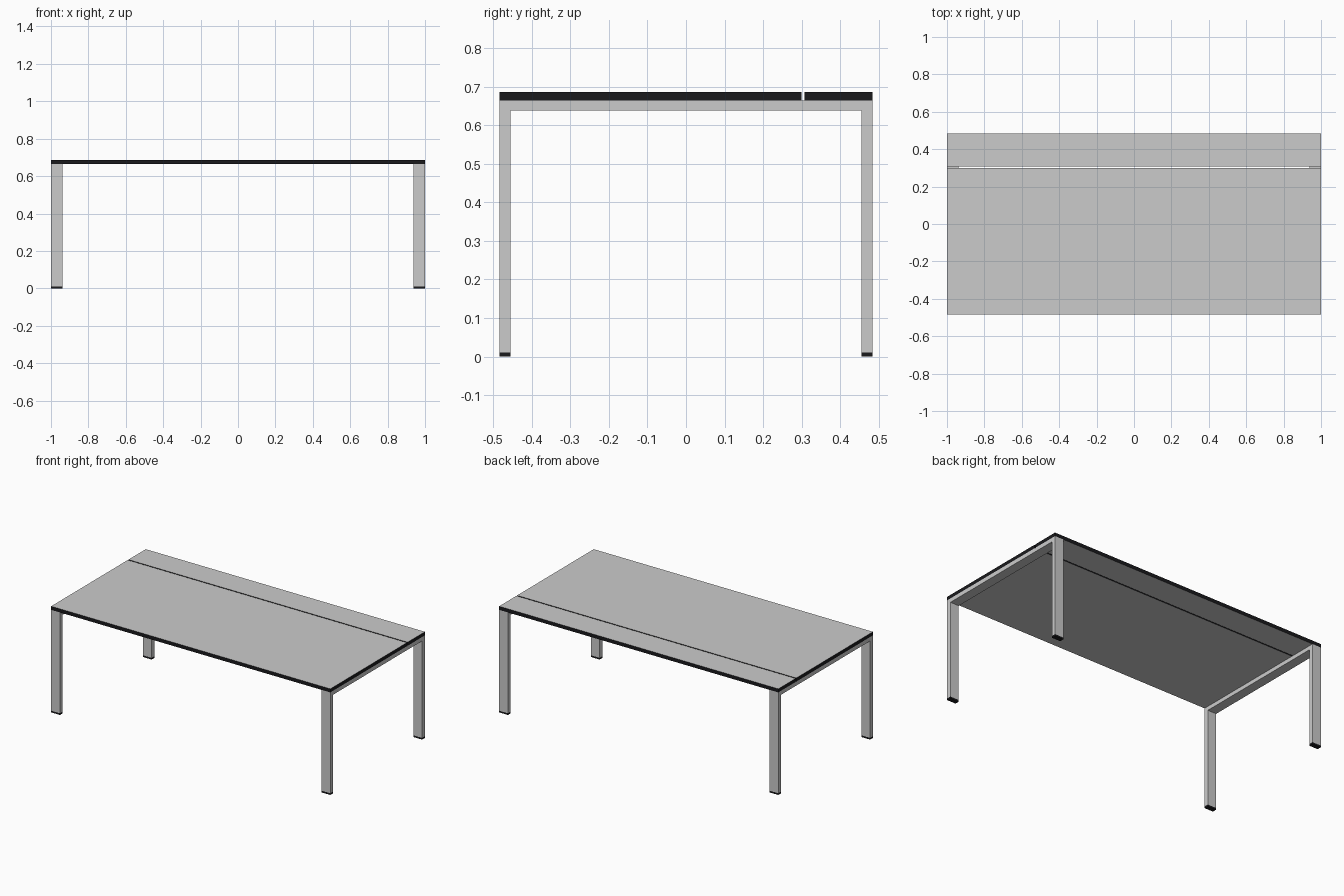
import bpy, bmesh

if "Cube" in bpy.data.objects:
    bpy.data.objects.remove(bpy.data.objects["Cube"])

HALF_X, HALF_Y = 1.0, 0.484
LEG_X, LEG_Y = 0.063, 0.029
FOOT_H, BEAM_Z, FRAME_Z, TOP_Z = 0.011, 0.638, 0.664, 0.687

black = bpy.data.materials.new("black_trim")
black.diffuse_color = (0.01, 0.01, 0.012, 1)
black.use_nodes = True
black.node_tree.nodes["Principled BSDF"].inputs["Base Color"].default_value = black.diffuse_color
grey = bpy.data.materials.new("grey_surface")
grey.diffuse_color = (0.8, 0.8, 0.8, 1)
grey.use_nodes = True
grey.node_tree.nodes["Principled BSDF"].inputs["Base Color"].default_value = grey.diffuse_color


def make_object(name, bm, *mats):
    bmesh.ops.recalc_face_normals(bm, faces=bm.faces)
    mesh = bpy.data.meshes.new(name)
    bm.to_mesh(mesh)
    bm.free()
    for m in mats:
        mesh.materials.append(m)
    obj = bpy.data.objects.new(name, mesh)
    bpy.context.collection.objects.link(obj)


def box(name, lo, hi, *mats):
    bm = bmesh.new()
    bmesh.ops.create_cube(bm, size=1)
    for v in bm.verts:
        v.co = [lo[i] if v.co[i] < 0 else hi[i] for i in range(3)]
    bm.normal_update()
    # second material goes on the side edges only
    if len(mats) > 1:
        for f in bm.faces:
            f.material_index = 0 if abs(f.normal.z) > 0.5 else 1
    make_object(name, bm, *mats)


# Table top: wide front panel and narrow back panel with black edging
for name, y0, y1 in (("front_top_panel", -HALF_Y, 0.300),
                     ("back_top_panel", 0.307, HALF_Y)):
    box(name, (-HALF_X, y0, FRAME_Z), (HALF_X, y1, TOP_Z), grey, black)

# End frames: inverted U profile (y, z) extruded along x, and feet
o, i = HALF_Y, HALF_Y - LEG_Y
profile = [(-o, FOOT_H), (-o, FRAME_Z), (o, FRAME_Z), (o, FOOT_H),
           (i, FOOT_H), (i, BEAM_Z), (-i, BEAM_Z), (-i, FOOT_H)]
for side, x0 in (("left", -HALF_X), ("right", HALF_X - LEG_X)):
    bm = bmesh.new()
    face = bm.faces.new([bm.verts.new((x0, y, z)) for y, z in profile])
    ext = bmesh.ops.extrude_face_region(bm, geom=[face], use_keep_orig=True)
    verts = [g for g in ext["geom"] if isinstance(g, bmesh.types.BMVert)]
    bmesh.ops.translate(bm, verts=verts, vec=(LEG_X, 0, 0))
    make_object(side + "_leg_frame", bm)
    for end, y0 in (("front", -o), ("back", i)):
        box(f"{side}_{end}_foot", (x0, y0, 0),
            (x0 + LEG_X, y0 + LEG_Y, FOOT_H), black)
